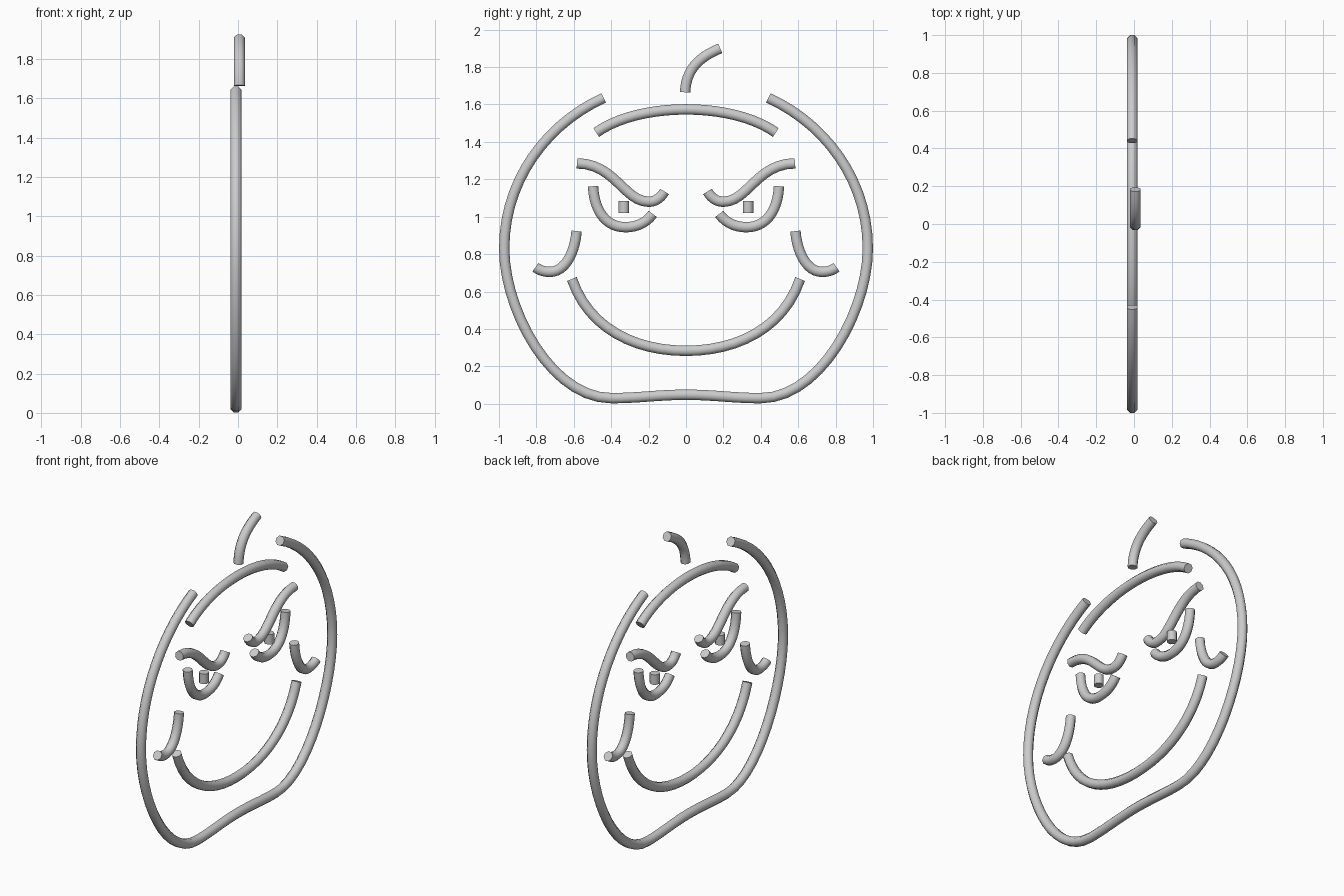
import bpy
import bmesh
from math import cos, sin, pi, radians
from mathutils import Vector
from mathutils.geometry import interpolate_bezier

SIDES = 8
RADIUS = 0.03
PLANE_X = -0.01

cube = bpy.data.objects.get("Cube")
if cube:
    bpy.data.objects.remove(cube, do_unlink=True)

grey = bpy.data.materials.new("light_grey")
grey.use_nodes = True
colour = (0.6, 0.6, 0.6, 1)
grey.diffuse_color = colour
grey.node_tree.nodes["Principled BSDF"].inputs["Base Color"].default_value = colour


def sample(points, steps):
    """Sample chained cubic Beziers given as (y, z) points."""
    ctrl = [Vector((0, y, z)) for y, z in points]
    path = [ctrl[0]]
    for i in range(0, len(ctrl) - 1, 3):
        path += interpolate_bezier(*ctrl[i:i + 4], steps + 1)[1:]
    return path


def tube(name, points, x=PLANE_X, side=1, steps=12):
    """Sweep a capped octagon along a path in the face plane."""
    path = [Vector((x, side * p.y, p.z)) for p in sample(points, steps)]
    bm = bmesh.new()
    rings = []
    for i, p in enumerate(path):
        tangent = (path[min(i + 1, len(path) - 1)] - path[max(i - 1, 0)]).normalized()
        across = Vector((1, 0, 0))
        normal = tangent.cross(across)
        ring = []
        for k in range(SIDES):
            a = 2 * pi * (k + 0.5) / SIDES
            ring.append(bm.verts.new(p + RADIUS * (cos(a) * across + sin(a) * normal)))
        rings.append(ring)
    for a, b in zip(rings, rings[1:]):
        for k in range(SIDES):
            n = (k + 1) % SIDES
            bm.faces.new((a[k], a[n], b[n], b[k]))
    bm.faces.new(rings[0])
    bm.faces.new(rings[-1])
    bmesh.ops.recalc_face_normals(bm, faces=bm.faces)
    mesh = bpy.data.meshes.new(name)
    bm.to_mesh(mesh)
    bm.free()
    mesh.materials.append(grey)
    obj = bpy.data.objects.new(name, mesh)
    bpy.context.collection.objects.link(obj)
    bpy.ops.object.select_all(action='DESELECT')
    obj.select_set(True)
    bpy.context.view_layer.objects.active = obj
    bpy.ops.object.shade_smooth_by_angle(angle=radians(50))
    return obj


def mirrored(half):
    """Extend a half path that ends on the centre line to the other side."""
    return half + [(-y, z) for y, z in reversed(half[:-1])]


# Head outline, open at the top
tube("head_outline", mirrored([
    (0.44, 1.635), (0.74, 1.50), (0.972, 1.2), (0.972, 0.83),
    (0.972, 0.5), (0.72, 0.03), (0.4, 0.03),
    (0.25, 0.03), (0.15, 0.048), (0, 0.048)]), steps=14)

# Forehead arc, mouth and stem
tube("forehead_arc", [(-0.48, 1.45), (-0.25, 1.615), (0.25, 1.615), (0.48, 1.45)], steps=20)
tube("mouth", mirrored([(0.61, 0.667), (0.52, 0.40), (0.27, 0.283), (0, 0.283)]))
tube("stem", [(-0.005, 1.665), (0, 1.78), (0.06, 1.85), (0.183, 1.9)], x=0.007)

# Paired features
for label, side in (("right", -1), ("left", 1)):
    tube(label + "_brow", [
        (0.583, 1.285), (0.38, 1.285), (0.33, 1.08), (0.2, 1.08),
        (0.165, 1.08), (0.135, 1.1), (0.115, 1.135)], side=side)
    tube(label + "_lower_eyelid", [
        (0.497, 1.163), (0.49, 1.02), (0.42, 0.944), (0.325, 0.944),
        (0.26, 0.944), (0.21, 0.97), (0.178, 1.015)], side=side)
    tube(label + "_cheek", [
        (0.585, 0.923), (0.595, 0.80), (0.65, 0.705), (0.727, 0.705),
        (0.76, 0.705), (0.785, 0.715), (0.805, 0.73)], side=side)
    tube(label + "_pupil", [
        (0.332, 1.021), (0.332, 1.04), (0.332, 1.06), (0.332, 1.085)], side=side, steps=2)
